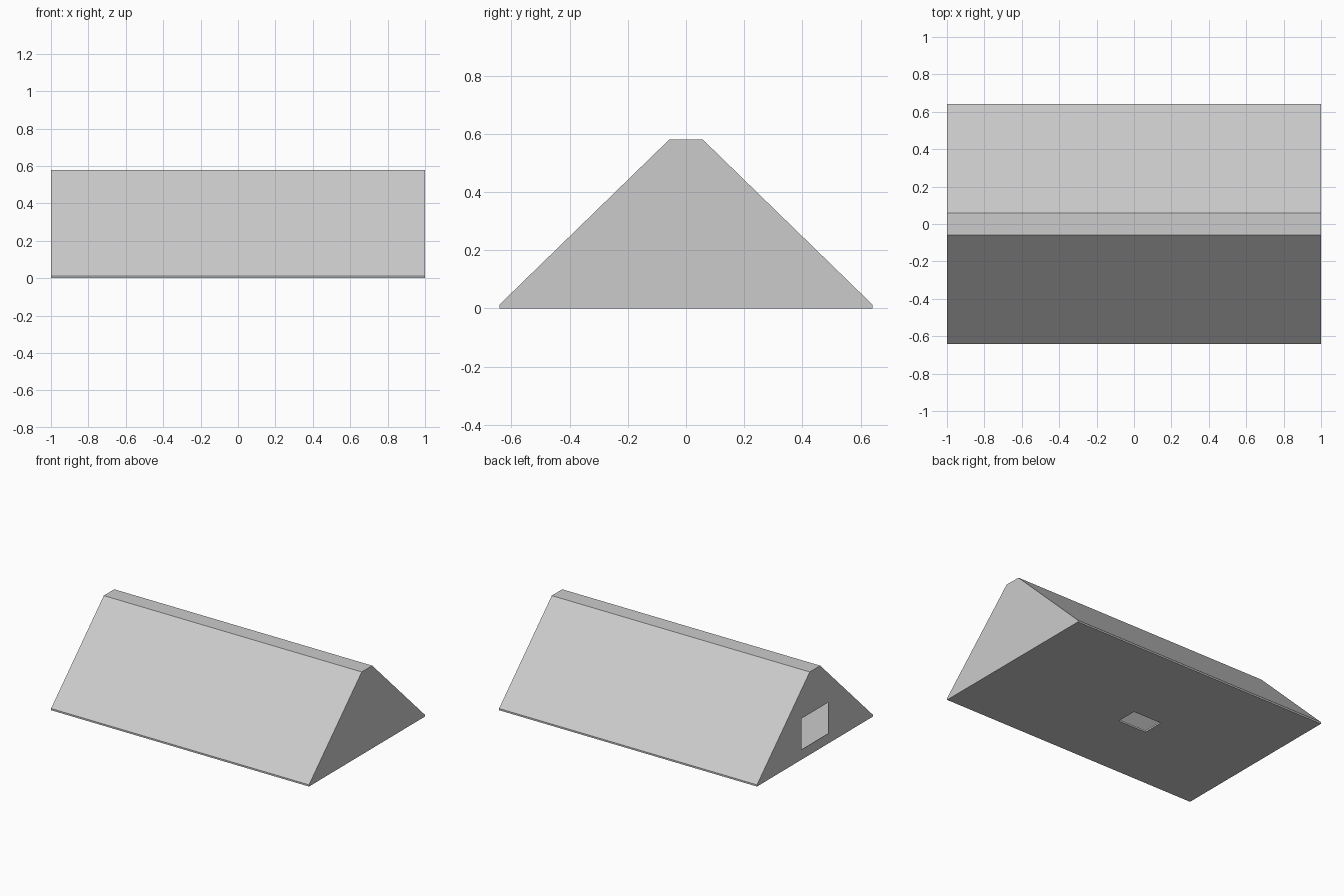
import bpy, bmesh

if "Cube" in bpy.data.objects:
    bpy.data.objects.remove(bpy.data.objects["Cube"])

HALF_LEN, HALF_WIDTH, HALF_RIDGE = 1.0, 0.642, 0.058
FLOOR, TOP = 0.012, 0.58


def make_object(name, build, thickness):
    bm = bmesh.new()
    build(bm)
    bmesh.ops.remove_doubles(bm, verts=bm.verts, dist=1e-5)
    bmesh.ops.recalc_face_normals(bm, faces=bm.faces)
    mesh = bpy.data.meshes.new(name)
    bm.to_mesh(mesh)
    bm.free()
    obj = bpy.data.objects.new(name, mesh)
    bpy.context.collection.objects.link(obj)
    mod = obj.modifiers.new("thickness", 'SOLIDIFY')
    mod.thickness = thickness
    mod.offset = -1
    mod.use_even_offset = True
    return obj


def panel(bm, points):
    return bm.faces.new([bm.verts.new(p) for p in points])


def panel_with_hole(bm, outer, inner):
    # four-cornered panel around a four-cornered opening
    for i in range(4):
        j = (i + 1) % 4
        panel(bm, [outer[i], outer[j], inner[j], inner[i]])


def section(x):
    return [(x, -HALF_WIDTH, FLOOR), (x, HALF_WIDTH, FLOOR),
            (x, HALF_RIDGE, TOP), (x, -HALF_RIDGE, TOP)]


# sloping sides, flat ridge, closed right end, left end with doorway
def build_shell(bm):
    left, right = section(-HALF_LEN), section(HALF_LEN)
    for i in range(1, 4):
        j = (i + 1) % 4
        panel(bm, [left[i], left[j], right[j], right[i]])
    panel(bm, right)
    door = [(-HALF_LEN, y, z) for y, z in
            ((-0.147, 0.07), (0.147, 0.07), (0.147, 0.288), (-0.147, 0.288))]
    panel_with_hole(bm, left, door)


# thin floor with a small rectangular opening
def build_floor(bm):
    def rect(x0, x1, y0, y1):
        return [(x0, y0, FLOOR), (x1, y0, FLOOR), (x1, y1, FLOOR), (x0, y1, FLOOR)]
    panel_with_hole(bm, rect(-HALF_LEN, HALF_LEN, -HALF_WIDTH, HALF_WIDTH),
                    rect(-0.22, 0, -0.15, 0))
    bm.normal_update()


make_object("tent_shell", build_shell, 0.003)
floor = make_object("tent_floor", build_floor, FLOOR)

# make sure the floor thickens downward
if floor.data.polygons[0].normal.z < 0:
    floor.data.flip_normals()
